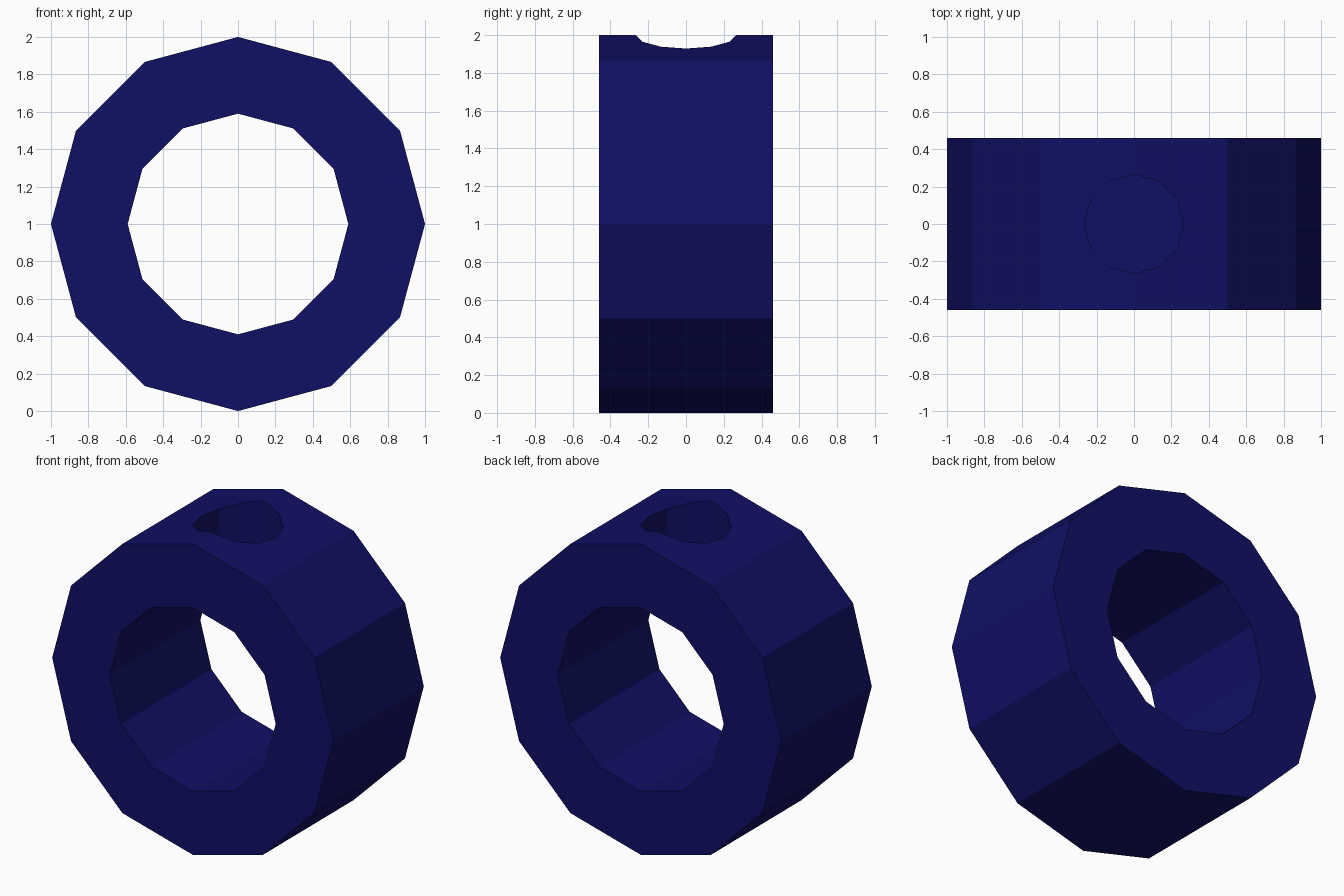
import bpy, bmesh, math

if "Cube" in bpy.data.objects:
    bpy.data.objects.remove(bpy.data.objects["Cube"])

SIDES = 12
R_OUT, R_IN, HALF = 1.0, 0.59, 0.46
HOLE_R, HOLE_FLOOR = 0.265, 1.60

# Ring body: four 12-sided loops bridged into a closed tube
bm = bmesh.new()
loops = []
for r, y in [(R_OUT, -HALF), (R_OUT, HALF), (R_IN, HALF), (R_IN, -HALF)]:
    loops.append([bm.verts.new((r * math.cos(2 * math.pi * i / SIDES), y,
                                1 + r * math.sin(2 * math.pi * i / SIDES)))
                  for i in range(SIDES)])
for k in range(4):
    a, b = loops[k], loops[(k + 1) % 4]
    for i in range(SIDES):
        j = (i + 1) % SIDES
        bm.faces.new((a[i], a[j], b[j], b[i]))
bmesh.ops.recalc_face_normals(bm, faces=bm.faces)
mesh = bpy.data.meshes.new("ring_body")
bm.to_mesh(mesh)
bm.free()
ring = bpy.data.objects.new("ring_body", mesh)
bpy.context.collection.objects.link(ring)

# Dark blue colour
blue = bpy.data.materials.new("dark_blue")
blue.diffuse_color = (0.005, 0.005, 0.13, 1)
blue.use_nodes = True
blue.node_tree.nodes["Principled BSDF"].inputs["Base Color"].default_value = blue.diffuse_color
mesh.materials.append(blue)

# Blind round socket in the top
top = 2.3
bpy.ops.mesh.primitive_cylinder_add(vertices=12, radius=HOLE_R, depth=top - HOLE_FLOOR,
                                    location=(0, 0, (top + HOLE_FLOOR) / 2),
                                    rotation=(0, 0, math.pi / 2))
cutter = bpy.context.object
cutter.name = "socket_cutter"
cutter.data.materials.append(blue)
cutter.hide_render = True

cut = ring.modifiers.new("socket", 'BOOLEAN')
cut.operation = 'DIFFERENCE'
cut.solver = 'EXACT'
cut.object = cutter
bpy.context.view_layer.objects.active = ring
bpy.ops.object.modifier_apply(modifier=cut.name)
bpy.data.objects.remove(cutter)
